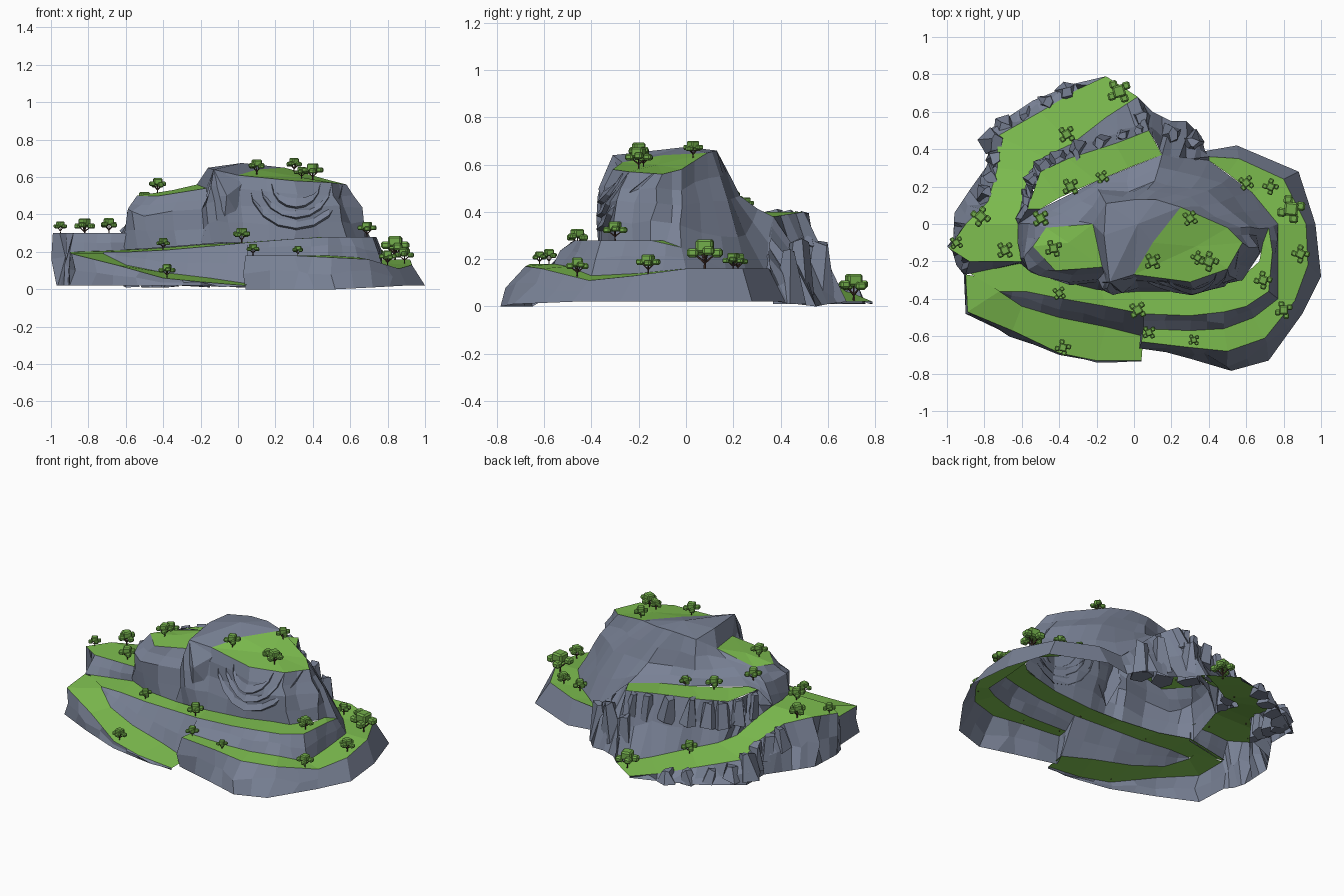
import bpy, bmesh, math, random
from mathutils import Vector, Matrix
from mathutils.bvhtree import BVHTree

if "Cube" in bpy.data.objects:
    bpy.data.objects.remove(bpy.data.objects["Cube"])

random.seed(7)
U = random.uniform


def material(name, rgb):
    m = bpy.data.materials.new(name)
    m.diffuse_color = (*rgb, 1)
    m.use_nodes = True
    m.node_tree.nodes["Principled BSDF"].inputs["Base Color"].default_value = m.diffuse_color
    return m


ROCK = material("rock", (0.19, 0.22, 0.30))
GRASS = material("grass", (0.21, 0.52, 0.08))
LEAF = material("leaf", (0.17, 0.42, 0.07))
BARK = material("bark", (0.08, 0.04, 0.03))
all_v, all_f = [], []


def add_object(name, bm, *mats):
    me = bpy.data.meshes.new(name)
    bm.to_mesh(me)
    bm.free()
    for m in mats:
        me.materials.append(m)
    bpy.context.collection.objects.link(bpy.data.objects.new(name, me))


def make(name, verts, faces, mat):
    bm = bmesh.new()
    vs = [bm.verts.new(v) for v in verts]
    for f in faces:
        bm.faces.new([vs[i] for i in f])
    bmesh.ops.remove_doubles(bm, verts=bm.verts, dist=0.0005)
    bmesh.ops.recalc_face_normals(bm, faces=bm.faces)
    if sum(f.normal.z * f.calc_area() for f in bm.faces) < 0:
        bmesh.ops.reverse_faces(bm, faces=bm.faces)
    add_object(name, bm, mat)
    k = len(all_v)
    all_v.extend(Vector(v) for v in verts)
    all_f.extend([k + i for i in f] for f in faces)


def loft(name, lines, mat, cols=1, rows=1, jit=0.0, closed=False):
    """Skin between matching polylines; inner rows are roughened column by column."""
    fine = []
    for ln in lines:
        p = [Vector(v) for v in ln]
        if closed:
            p.append(p[0])
        q = [a.lerp(b, k / cols) for a, b in zip(p, p[1:]) for k in range(cols)]
        fine.append(q if closed else q + [p[-1]])
    grid = [[a.lerp(b, k / rows) for a, b in zip(l0, l1)]
            for l0, l1 in zip(fine, fine[1:]) for k in range(rows)] + [fine[-1]]
    n = len(grid[0])
    col = [Vector((U(-jit, jit), U(-jit, jit), 0)) for _ in range(n)]
    for r in grid[1:-1]:
        for i in range(n):
            if closed or 0 < i < n - 1:
                r[i] = r[i] + col[i] + Vector((U(-jit, jit), U(-jit, jit), U(-jit, jit))) * 0.6
    faces = [(j * n + i, j * n + (i + 1) % n, (j + 1) * n + (i + 1) % n, (j + 1) * n + i)
             for j in range(len(grid) - 1) for i in range(n if closed else n - 1)]
    make(name, [v for r in grid for v in r], faces, mat)


def fan(name, ring, centre, mat):
    n = len(ring)
    make(name, list(ring) + [centre], [(i, (i + 1) % n, n) for i in range(n)], mat)


# Lower front ramp, its outer wall and the cliff above it
ramp_out = [(-.90, -.27, .2), (-.89, -.47, .19), (-.65, -.57, .13), (-.4, -.69, .06), (-.2, -.73, .04), (.04, -.73, .02)]
ramp_in = [(-.72, -.30, .2), (-.72, -.36, .19), (-.6, -.44, .13), (-.4, -.5, .09), (-.15, -.55, .06), (.05, -.6, .03)]
ramp_base = [(-.91, -.27, .02), (-.9, -.48, .02), (-.67, -.59, .02), (-.4, -.7, .02), (-.2, -.735, .02), (.04, -.735, .01)]
mid_out = [(-.72, -.36, .2), (-.58, -.36, .2), (-.38, -.4, .21), (-.15, -.44, .23), (.05, -.48, .25), (.3, -.49, .27),
           (.48, -.47, .28), (.6, -.44, .28), (.72, -.36, .28), (.74, -.15, .28), (.72, -.02, .25)]
mid_in = [(-.9, -.25, .2), (-.6, -.2, .21), (-.42, -.28, .22), (-.18, -.34, .24), (.03, -.36, .25), (.3, -.36, .27),
          (.45, -.33, .28), (.57, -.29, .28), (.67, -.2, .28), (.69, -.1, .28), (.72, -.02, .25)]
loft("front_ramp_grass", [ramp_out, ramp_in], GRASS)
loft("front_ramp_wall", [[(-.88, -.2, .3)] + ramp_out, [(-.95, -.22, .02)] + ramp_base], ROCK, 2, 2, .018)
loft("front_terrace_grass", [mid_out, mid_in], GRASS)
loft("front_cliff_left", [mid_out[:5], ramp_in[1:]], ROCK, 2, 2, .012)

# Front right ledge and its walls
ledge_in = [(.05, -.56, .18), (.3, -.57, .18), (.48, -.56, .18), (.64, -.5, .17), (.77, -.4, .13), (.77, -.2, .14), (.77, 0, .16)]
ledge_out = [(.04, -.63, .18), (.3, -.66, .18), (.5, -.68, .17), (.7, -.61, .16), (.86, -.41, .11)]
ledge_base = [(.05, -.6, .03), (.04, -.65, 0), (.3, -.72, 0), (.52, -.785, 0), (.72, -.73, .01), (.9, -.48, .02)]
loft("ledge_grass", [ledge_out, ledge_in[:5]], GRASS)
loft("ledge_wall", [ledge_in[:1] + ledge_out, ledge_base], ROCK, 2, 2, .025)
loft("front_cliff_right", [mid_out[4:], ledge_in], ROCK, 2, 2, .012)
loft("ledge_end", [[mid_out[4], ledge_in[0]], [mid_out[4], ramp_in[-1]]], ROCK)

# Right terrace
right_in = [ledge_in[4], (.77, -.2, .14), (.77, 0, .16), (.63, .17, .15), (.5, .27, .15), (.4, .34, .14)]
right_out = [ledge_out[-1], (.93, -.22, .13), (.92, 0, .16), (.8, .24, .16), (.56, .35, .16), (.4, .36, .15)]
right_base = [(.9, -.48, .02), (1, -.28, .02), (.97, 0, .02), (.88, .28, .02), (.55, .42, .02), (.38, .39, .02)]
loft("right_terrace_grass", [right_out, right_in], GRASS)
loft("right_terrace_wall", [right_out, right_base], ROCK)
loft("right_corner_rock", [[mid_in[-1], mid_in[-1]], right_in[2:4]], ROCK)

# Long ramp round the back left, with rough walls below and above
back_out = [(-.88, -.2, .3), (-.99, -.13, .3), (-.9, 0, .3), (-.78, .12, .27), (-.73, .3, .22), (-.73, .47, .16),
            (-.5, .6, .1), (-.3, .72, .05), (-.15, .79, .02)]
back_in = [(-.6, -.2, .3), (-.62, -.1, .3), (-.62, 0, .3), (-.6, .12, .27), (-.56, .28, .2), (-.48, .36, .16),
           (-.33, .43, .11), (-.15, .57, .06), (.02, .68, .02)]
back_base = [(-.95, -.22, .02), (-.97, -.15, .02), (-.96, .06, .02), (-.88, .18, .02), (-.78, .32, .02), (-.78, .5, .02),
             (-.54, .66, .02), (-.32, .75, .02), (-.15, .79, .01)]
loft("back_ramp_grass", [back_out, back_in], GRASS)
loft("back_ramp_wall", [back_out, back_base], ROCK, 3, 2, .03)
loft("left_step_cliff", [[(-.6, -.2, .3), (-.75, -.19, .3), (-.88, -.2, .3)],
                         [(-.6, -.21, .2), (-.75, -.24, .2), (-.9, -.27, .2)]], ROCK, 2, 2, .01)
up_out = [(-.57, .08, .42), (-.5, .28, .4), (-.35, .35, .4), (-.1, .43, .4), (.08, .5, .4)]
up_in = [(-.5, .08, .42), (-.4, .14, .41), (-.2, .23, .4), (-.03, .3, .4), (.15, .37, .38)]
loft("upper_back_grass", [up_out, up_in], GRASS)
loft("upper_back_corner", [[back_in[2], up_out[0]], [back_in[2], up_in[0]]], ROCK)
loft("upper_back_cliff", [[(-.62, 0, .3), up_out[0], (-.54, .2, .41)] + up_out[1:], back_in[2:]], ROCK, 3, 2, .035)
loft("back_slope", [[(.08, .5, .4), (.12, .43, .39), (.15, .37, .38), (.24, .35, .3), (.32, .34, .22), (.4, .36, .15)],
                    [(.02, .68, .02), (.1, .6, .01), (.2, .55, 0), (.28, .55, 0), (.36, .47, .01), (.38, .39, .02)]],
     ROCK, 2, 2, .025)
loft("back_slope_top", [[(.15, .37, .38), (.24, .35, .3), (.32, .34, .22), (.4, .36, .15)],
                        [(.15, .37, .38), (.23, .36, .3), (.32, .35, .22), (.4, .34, .14)]], ROCK)

# Central mountain body: foot, shoulder and rim rings
foot = [(-.62, -.2, .21), (-.45, -.29, .22), (-.2, -.35, .24), (-.08, -.37, .25), (.03, -.36, .25), (.3, -.36, .27),
        (.58, -.3, .28), (.68, -.15, .28), (.72, -.02, .25), (.63, .17, .15), (.4, .34, .14), (.15, .37, .38),
        (-.2, .23, .4), (-.5, .08, .42), (-.62, 0, .3)]
waist = [(-.6, -.17, .42), (-.5, -.29, .4), (-.2, -.31, .42), (-.12, -.35, .48), (.02, -.31, .45), (.3, -.36, .43),
         (.54, -.29, .44), (.64, -.12, .44), (.6, 0, .42), (.46, .12, .45), (.3, .2, .46), (.1, .22, .46),
         (-.18, .17, .48), (-.4, .06, .5), (-.57, 0, .43)]
rim = [(-.54, -.12, .5), (-.42, -.25, .5), (-.17, -.23, .54), (-.13, -.31, .64), (0, -.27, .61), (.3, -.31, .58),
       (.5, -.24, .57), (.58, -.1, .56), (.5, -.02, .58), (.25, .09, .65), (.12, .13, .66), (0, .13, .66),
       (-.15, .11, .64), (-.22, 0, .56), (-.47, -.02, .5)]
loft("mountain_body", [foot, waist, rim], ROCK, 2, 2, .017, True)
edge, brow = (.1, -.1, .64), (-.16, -.06, .65)
fan("summit_rock", [rim[3], rim[4], edge] + rim[9:13] + [brow], (.02, 0, .675), ROCK)
fan("summit_grass", rim[4:10] + [edge], (.33, -.12, .6), GRASS)
fan("left_shoulder_grass", rim[:3] + rim[13:], (-.35, -.1, .53), GRASS)
loft("summit_side", [[rim[2], rim[13], rim[12]], [rim[3], brow, rim[12]]], ROCK)
fan("front_buttress", [rim[3], (-.17, -.31, .5), (-.08, -.35, .3), (.0, -.32, .4), (.03, -.28, .57)], (-.06, -.37, .5), ROCK)

# Lookup used for planting and for hugging the front face
ground = BVHTree.FromPolygons(all_v, all_f)


def ground_z(x, y):
    hit = ground.ray_cast(Vector((x, y, 2)), Vector((0, 0, -1)))[0]
    return hit.z if hit else .02


# Curved strata hugging the rounded front face
for k, r in enumerate((.25, .19, .13)):
    rows = [[], [], []]
    for i in range(-4, 5):
        a = i * math.pi / 8
        x, z = .31 + r * math.sin(a), .56 - r * .95 * math.cos(a)
        y = ground.ray_cast(Vector((x, -2, z)), Vector((0, 1, 0)))[0].y
        swell = .022 * math.cos(a)
        rows[0].append((x, y + .005, z - .008))
        rows[1].append((x, y - swell, z + .004))
        rows[2].append((x, y + .005, z + .05 * math.cos(a)))
    loft("strata_%d" % k, rows, ROCK)


# Loose angular rocks along the back cliffs
def rock(bm, x, y, z, r, h):
    m = Matrix.Translation((x, y, z)) @ Matrix.Rotation(U(0, 6), 4, 'Z') @ Matrix.Rotation(U(-.25, .25), 4, 'X')
    new = bmesh.ops.create_cone(bm, cap_ends=True, segments=5, radius1=r, radius2=r * .55, depth=h, matrix=m)["verts"]
    for v in new:
        v.co += Vector((U(-1, 1), U(-1, 1), U(-1, 1))) * r * .25
        v.co.z = max(v.co.z, .01)


bm = bmesh.new()
for line, drop in ((back_out[3:8], .06), (up_out, .08)):
    for a, b in zip(line, line[1:]):
        for t in (.25, .75):
            p = Vector(a).lerp(Vector(b), t)
            p += Vector((p.x, p.y, 0)).normalized() * .02
            rock(bm, p.x, p.y, max(p.z - drop, .05), .05 * U(.8, 1.3), .15 if p.z > .15 else .08)
for x, y, z, r, h in ((.05, .57, .14, .06, .26), (.2, .47, .14, .07, .28), (.31, .43, .12, .07, .22)):
    rock(bm, x, y, z, r, h)
add_object("loose_rocks", bm, ROCK)

# Tree mesh: blocky leaf clumps on thin branches
bm = bmesh.new()
clumps = [(0, 0, .068, .052)] + [(.038 * math.cos(a), .038 * math.sin(a), .048 + .006 * (i % 2), .034)
                                 for i, a in enumerate((.4, 2.0, 3.5, 5.1))]
for x, y, z, s in clumps:
    a, b = Vector((0, 0, -.005 if x == 0 else .018)), Vector((x, y, z))
    m = Matrix.Translation((a + b) / 2) @ (b - a).to_track_quat('Z', 'Y').to_matrix().to_4x4()
    bmesh.ops.create_cone(bm, segments=5, radius1=.004, radius2=.002, depth=(b - a).length, matrix=m)
for f in bm.faces:
    f.material_index = 1
leaf_edges = set()
for x, y, z, s in clumps:
    cube = bmesh.ops.create_cube(bm, size=1, matrix=Matrix.Translation((x, y, z)) @ Matrix.Diagonal((s, s, s * .8, 1)))
    leaf_edges |= {e for v in cube["verts"] for e in v.link_edges}
bmesh.ops.bevel(bm, geom=list(leaf_edges), offset=.007, segments=1, affect='EDGES', material=0)
tree = bpy.data.meshes.new("tree")
bm.to_mesh(tree)
bm.free()
tree.materials.append(LEAF)
tree.materials.append(BARK)

# Planting
for x, y, s in [(-.95, -.1, .7), (-.69, -.14, .9), (-.82, .04, 1), (-.08, .71, 1.25), (-.36, .48, .9), (-.34, .2, .9),
                (-.17, .25, .7), (-.5, .03, .9), (-.43, -.13, .9), (.3, .03, .8), (.1, -.2, .9), (.4, -.2, 1), (.34, -.18, .7),
                (-.4, -.37, .7), (.02, -.46, .9), (.08, -.58, .7), (.32, -.62, .6), (.69, -.3, .9), (.8, -.46, .9),
                (.89, -.16, .9), (.84, .08, 1.4), (.6, .22, .8), (.73, .2, .8), (-.38, -.66, .8)]:
    ob = bpy.data.objects.new("tree", tree)
    ob.location = (x, y, ground_z(x, y))
    ob.scale = (s, s, s)
    ob.rotation_euler.z = U(0, 6.28)
    bpy.context.collection.objects.link(ob)
